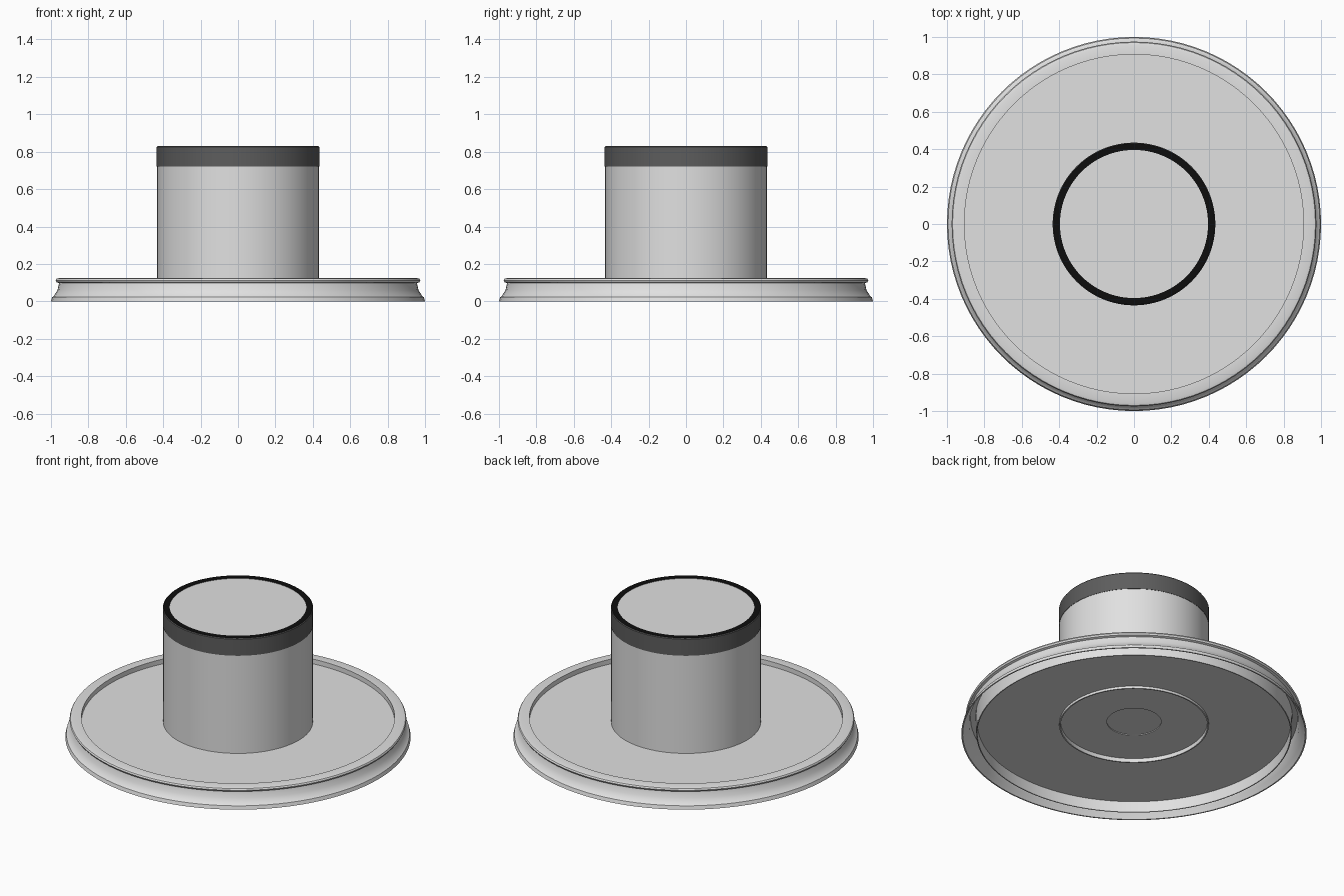
import bpy
import bmesh
import math

cube = bpy.data.objects.get("Cube")
if cube:
    bpy.data.objects.remove(cube)

SEGMENTS = 96


def make_material(name, value):
    mat = bpy.data.materials.new(name)
    mat.use_nodes = True
    color = (value, value, value, 1)
    mat.diffuse_color = color
    shader = next(n for n in mat.node_tree.nodes if n.type == 'BSDF_PRINCIPLED')
    shader.inputs["Base Color"].default_value = color
    return mat


def lathe(name, profile, materials, closed=False):
    """Spin an (r, z) profile about the vertical axis."""
    bm = bmesh.new()
    verts = [bm.verts.new((r, 0, z)) for r, z in profile]
    pairs = list(zip(verts, verts[1:]))
    if closed:
        pairs.append((verts[-1], verts[0]))
    edges = [bm.edges.new(p) for p in pairs]
    bmesh.ops.spin(bm, geom=verts + edges, cent=(0, 0, 0), axis=(0, 0, 1),
                   angle=math.tau, steps=SEGMENTS, use_merge=False)
    bmesh.ops.remove_doubles(bm, verts=bm.verts, dist=0.0001)
    bmesh.ops.recalc_face_normals(bm, faces=bm.faces)
    mesh = bpy.data.meshes.new(name)
    bm.to_mesh(mesh)
    bm.free()
    for mat in materials:
        mesh.materials.append(mat)
    obj = bpy.data.objects.new(name, mesh)
    bpy.context.collection.objects.link(obj)
    bpy.ops.object.select_all(action='DESELECT')
    obj.select_set(True)
    bpy.context.view_layer.objects.active = obj
    bpy.ops.object.shade_smooth_by_angle(angle=math.radians(30))
    return obj


light_gray = make_material("light_gray", 0.75)
dark_gray = make_material("dark_gray", 0.11)
black = make_material("black", 0.004)

# Recessed floor with a hollow, flared double-walled rim open underneath
lathe("base_tray", [
    (0.43, 0.095), (0.907, 0.095), (0.907, 0.125),              # floor, inner wall
    (0.955, 0.125), (0.97, 0.121), (0.975, 0.112),              # rounded lip
    (0.97, 0.102), (0.957, 0.097),
    (0.965, 0.06), (0.985, 0.028), (0.994, 0.022), (1, 0),      # flared skirt
    (0.992, 0), (0.976, 0.028), (0.955, 0.06), (0.947, 0.11),   # hollow
    (0.917, 0.115), (0.913, 0), (0.907, 0),
    (0.907, 0.07), (0.43, 0.07)], [light_gray], closed=True)

# Drum with a shallow recess and centre step in its underside
lathe("drum", [
    (0, 0.085), (0.157, 0.085), (0.157, 0.08), (0.425, 0.08),
    (0.425, 0.055), (0.433, 0.055), (0.433, 0.72),
    (0.396, 0.72), (0.396, 0.827), (0, 0.827)], [light_gray])

# Dark collar around the drum top with a black upper face
collar = lathe("top_collar", [
    (0.396, 0.72), (0.435, 0.72), (0.435, 0.825), (0.431, 0.83),
    (0.396, 0.83)], [dark_gray, black], closed=True)
for face in collar.data.polygons:
    if face.normal.z > 0.9:
        face.material_index = 1
